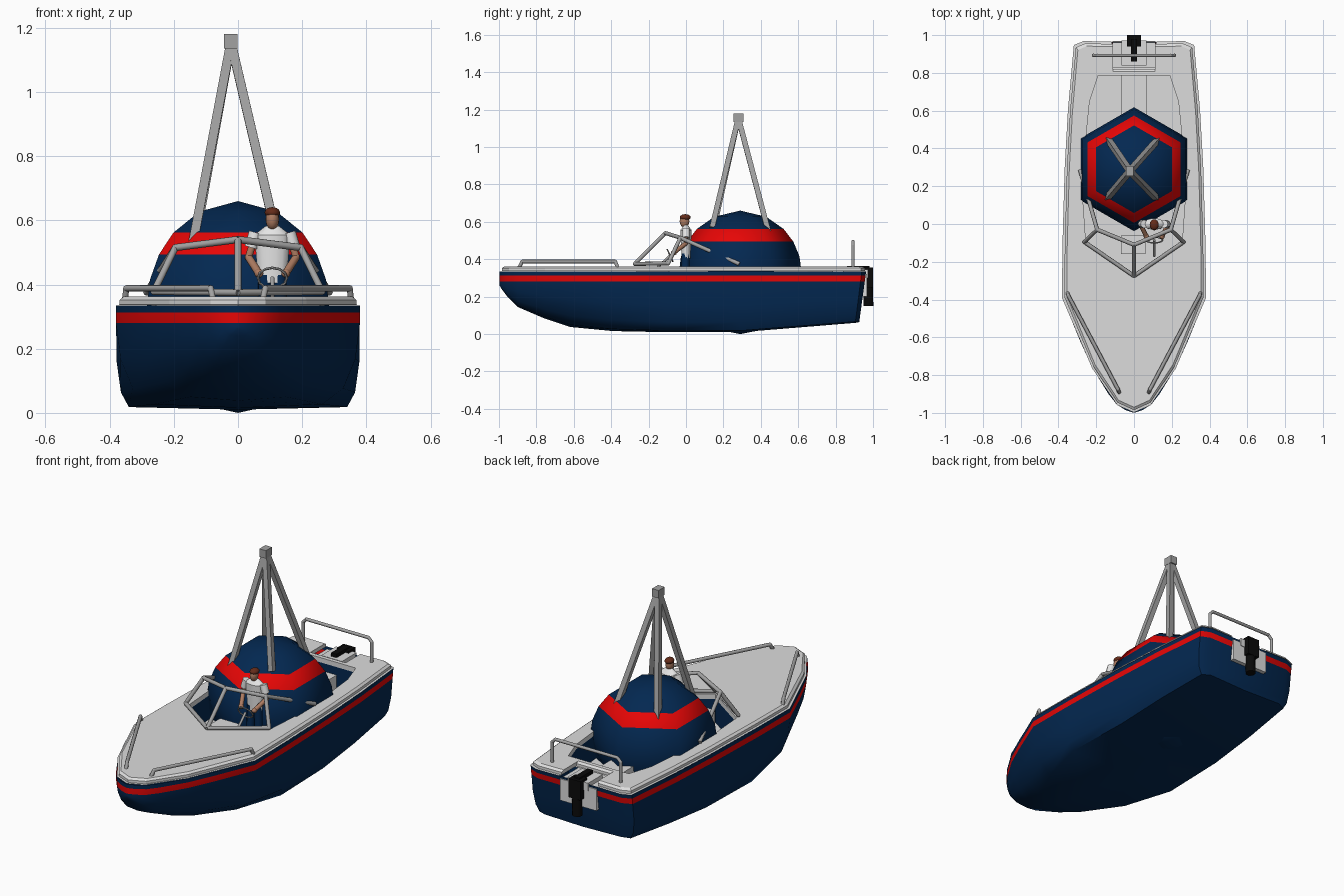
import bpy, bmesh, math
from mathutils import Vector, Matrix

if "Cube" in bpy.data.objects:
    bpy.data.objects.remove(bpy.data.objects["Cube"])


def mat(name, r, g, b):
    m = bpy.data.materials.new(name)
    m.diffuse_color = (r, g, b, 1)
    m.use_nodes = True
    m.node_tree.nodes["Principled BSDF"].inputs["Base Color"].default_value = m.diffuse_color
    return m


NAVY = mat("navy", .001, .021, .082)
RED = mat("red", .88, .002, .002)
GREY = mat("light grey", .72, .72, .72)
STEEL = mat("steel grey", .36, .36, .36)
BLACK = mat("black", .003, .003, .003)
SKIN = mat("skin", .42, .20, .12)
HAIR = mat("brown hair", .13, .025, .01)
WHITE = mat("white", .85, .85, .85)


def finish(name, bm, mats, smooth=None):
    bmesh.ops.recalc_face_normals(bm, faces=bm.faces[:])
    me = bpy.data.meshes.new(name)
    bm.to_mesh(me)
    bm.free()
    for m in mats:
        me.materials.append(m)
    ob = bpy.data.objects.new(name, me)
    bpy.context.collection.objects.link(ob)
    if smooth:
        bpy.ops.object.select_all(action='DESELECT')
        ob.select_set(True)
        bpy.context.view_layer.objects.active = ob
        bpy.ops.object.shade_smooth_by_angle(angle=math.radians(smooth))
    return ob


def rod(bm, a, b, r, n=8, r2=None):
    a, b = Vector(a), Vector(b)
    d = b - a
    q = Vector((0, 0, 1)).rotation_difference(d).to_matrix().to_4x4()
    bmesh.ops.create_cone(bm, cap_ends=True, segments=n, radius1=r, radius2=r2 or r, depth=d.length,
                          matrix=Matrix.Translation((a + b) / 2) @ q @ Matrix.Rotation(math.pi / n, 4, 'Z'))


def tubes(name, paths, r, m, n=8):
    bm = bmesh.new()
    for p in paths:
        for a, b in zip(p, p[1:]):
            rod(bm, a, b, r, n)
        for c in p[1:-1]:
            bmesh.ops.create_icosphere(bm, subdivisions=2, radius=r, matrix=Matrix.Translation(c))
    return finish(name, bm, [m], 50 if n > 4 else None)


def box(name, x0, x1, y0, y1, z0, z1, m):
    bm = bmesh.new()
    bmesh.ops.create_cube(bm, size=1, matrix=Matrix.Translation(((x0+x1)/2, (y0+y1)/2, (z0+z1)/2))
                          @ Matrix.Diagonal((x1-x0, y1-y0, z1-z0, 1)))
    return finish(name, bm, [m])


def blob(name, loc, size, m):
    bm = bmesh.new()
    bmesh.ops.create_uvsphere(bm, u_segments=16, v_segments=10, radius=1,
                              matrix=Matrix.Translation(loc) @ Matrix.Diagonal((*size, 1)))
    return finish(name, bm, [m], 60)


def mirror(pts):
    return [(-x, *rest) for x, *rest in pts]


# hull: stations of (y, half width, keel height), section narrowing to a V at the bow
stations = [(-.998, .006, .262), (-.985, .045, .24), (-.955, .092, .20), (-.9, .135, .145),
            (-.76, .222, .085), (-.62, .285, .038), (-.39, .38, .016), (-.1, .378, .01),
            (.29, .366, .01), (.6, .35, .035), (.94, .318, .06), (.963, .265, .064)]
aft = [(0, 0), (.9, .03), (.965, .2), (1, .55), (1, 1)]
bow = [(0, 0), (.5, .05), (.77, .25), (.93, .6), (1, 1)]
bm = bmesh.new()
rows = []
for y, w, zb in stations:
    k = min(1, max(0, (-.1 - y) / .55))
    half = [(w * (s + (s2 - s) * k), zb + (.28 - zb) * (t + (t2 - t) * k))
            for (s, t), (s2, t2) in zip(aft, bow)] + [(w, .312), (w, .335)]
    full = mirror(half[:0:-1]) + half
    rake = .045 * max(0, (y - .6) / .36)
    rows.append([bm.verts.new((x, y - rake * (1 - z / .335), z)) for x, z in full])
for r1, r2 in zip(rows, rows[1:]):
    for i in range(len(r1) - 1):
        f = bm.faces.new((r1[i], r1[i+1], r2[i+1], r2[i]))
        f.material_index = int(.28 < f.calc_center_median().z < .312)
for row in (rows[0], rows[-1]):
    for i in range(len(row) // 2):
        j = len(row) - 1 - i
        ring = list(dict.fromkeys([row[i], row[i+1], row[j-1], row[j]]))
        bm.faces.new(ring).material_index = int(i == 1)
finish("hull", bm, [NAVY, RED], 50)

# deck with a ledge, a stern notch, and the cockpit well let into it
outer = [(0, -.985), (.085, -.947), (.214, -.755), (.369, -.385), (.366, -.1), (.355, .29),
         (.338, .6), (.308, .935), (.258, .956), (.115, .953), (.115, .82)]
inner = [(0, -.265), (.255, -.09), (.272, .15), (.258, .42), (.235, .65), (.19, .785)]
outer = outer + mirror(outer[:0:-1])
inner = inner + mirror(inner[:0:-1])
bm = bmesh.new()


def loop(pts, z, sx=1, sy=1):
    return [bm.verts.new((x * sx, y * sy, z)) for x, y in pts]


def wall(a, b, mi=0):
    for i in range(len(a)):
        j = (i + 1) % len(a)
        bm.faces.new((a[i], a[j], b[j], b[i])).material_index = mi


ledge, low = loop(outer, .336, 1.034, 1.013), loop(outer, .337)
mid, top = loop(outer, .352), loop(outer, .362, .965, .985)
rim, lip, base = loop(inner, .362), loop(inner, .335), loop(inner, .2)
wall(ledge, low)
wall(low, mid)
wall(mid, top)
edges = [bm.edges.get((l[i], l[(i+1) % len(l)])) or bm.edges.new((l[i], l[(i+1) % len(l)]))
         for l in (top, rim) for i in range(len(l))]
bmesh.ops.triangle_fill(bm, use_beauty=True, edges=edges, normal=(0, 0, 1))
wall(rim, lip)
wall(lip, base, 1)
bm.faces.new(base)
finish("deck_and_cockpit", bm, [GREY, NAVY])

# cockpit fittings, engine mount and motor
box("console", -.07, .06, -.16, -.06, .2, .33, GREY)
box("cockpit_rear_locker", -.07, .07, .56, .80, .2, .29, GREY)
box("motor_well", -.114, .114, .80, .968, .2, .322, GREY)
box("motor_bracket", -.065, .065, .84, .972, .3, .345, GREY)
box("motor_tiller", -.017, .017, .86, .98, .345, .365, BLACK)
box("motor_cowling", -.037, .037, .94, 1.0, .25, .357, BLACK)
tubes("motor_leg", [[(0, .972, .27), (0, .976, .15)]], .028, BLACK, 8)

# six-sided ball buoy with a red band
bm = bmesh.new()
R, cz, cy = .328, .33, .29
angles = [25, 45, 60, 75, 90, 105, 120, 140, 160]
rings = []
for a in angles:
    p = math.radians(a)
    rings.append([bm.verts.new((R * math.sin(p) * math.cos(math.radians(90 + 60 * k)),
                                cy + R * math.sin(p) * math.sin(math.radians(90 + 60 * k)),
                                cz + R * math.cos(p))) for k in range(6)])
for i in range(len(rings) - 1):
    wall(rings[i], rings[i + 1], int(angles[i] == 45))
for ring, z in ((rings[0], .66), (rings[-1], 0)):
    tip = bm.verts.new((0, cy, z))
    for k in range(6):
        bm.faces.new((ring[k], ring[(k + 1) % 6], tip))
finish("ball_buoy", bm, [NAVY, RED], 75)

# four-legged mast
feet = [(-.140, .14, .53), (.115, .14, .57), (-.135, .445, .53), (.125, .445, .53)]
tubes("mast_legs", [[f, (-.022, .28, 1.155)] for f in feet], .02, STEEL, 4)
box("mast_cap", -.043, -.002, .253, .307, 1.135, 1.18, STEEL)

# windshield frame
frame = [[(0, -.275, .375), (0, -.11, .54)]]
for s in (1, -1):
    frame.append([(0, -.275, .375), (s*.262, -.095, .378), (s*.195, -.03, .515)])
    frame.append([(0, -.11, .54), (s*.195, -.03, .515), (s*.285, .285, .375)])
tubes("windshield_frame", frame, .011, STEEL)

# bow and stern rails
for s, side in ((1, "right"), (-1, "left")):
    tubes("bow_rail_" + side, [[(s*.352, -.365, .355), (s*.348, -.378, .388), (s*.085, -.875, .388),
                                (s*.078, -.893, .355)]], .010, STEEL)
tubes("stern_rail", [[(-.215, .893, .35), (-.215, .893, .475), (-.195, .893, .495),
                      (.195, .893, .495), (.215, .893, .475), (.215, .893, .35)]], .009, STEEL)

# standing helmsman
px = .107
blob("head", (px, -.008, .603), (.021, .026, .033), SKIN)
blob("hair", (px, -.004, .624), (.024, .029, .017), HAIR)
tubes("neck", [[(px, 0, .565), (px, -.003, .59)]], .013, SKIN)
bm = bmesh.new()
rod(bm, (0, 0, .405), (0, 0, .555), .044, 14, .056)
rod(bm, (0, 0, .555), (0, 0, .583), .056, 14, .02)
bmesh.ops.scale(bm, vec=(1, .55, 1), verts=bm.verts[:])
bmesh.ops.translate(bm, vec=(px, 0, 0), verts=bm.verts[:])
finish("shirt", bm, [WHITE], 45)
for s, side in ((1, "right"), (-1, "left")):
    sh, el, ha = (px+s*.052, 0, .562), (px+s*.074, 0, .485), (px+s*.042, -.065, .435)
    tubes("sleeve_" + side, [[sh, (px+s*.066, 0, .515)]], .021, WHITE, 10)
    tubes("arm_" + side, [[(px+s*.06, 0, .53), el, ha]], .012, SKIN)
    blob("hand_" + side, ha, (.014, .016, .014), SKIN)
    tubes("trouser_leg_" + side, [[(px+s*.022, -.002, .43), (px+s*.027, -.005, .2)]], .022, NAVY, 10)

# steering wheel on its column
ring = [(px + .045*math.cos(i*math.pi/6), -.085 - .015*math.sin(i*math.pi/6),
         .42 + .032*math.sin(i*math.pi/6)) for i in range(13)]
tubes("steering_wheel", [ring], .004, STEEL, 6)
tubes("steering_column", [[(px, -.085, .42), (px, -.17, .34)]], .007, STEEL)
